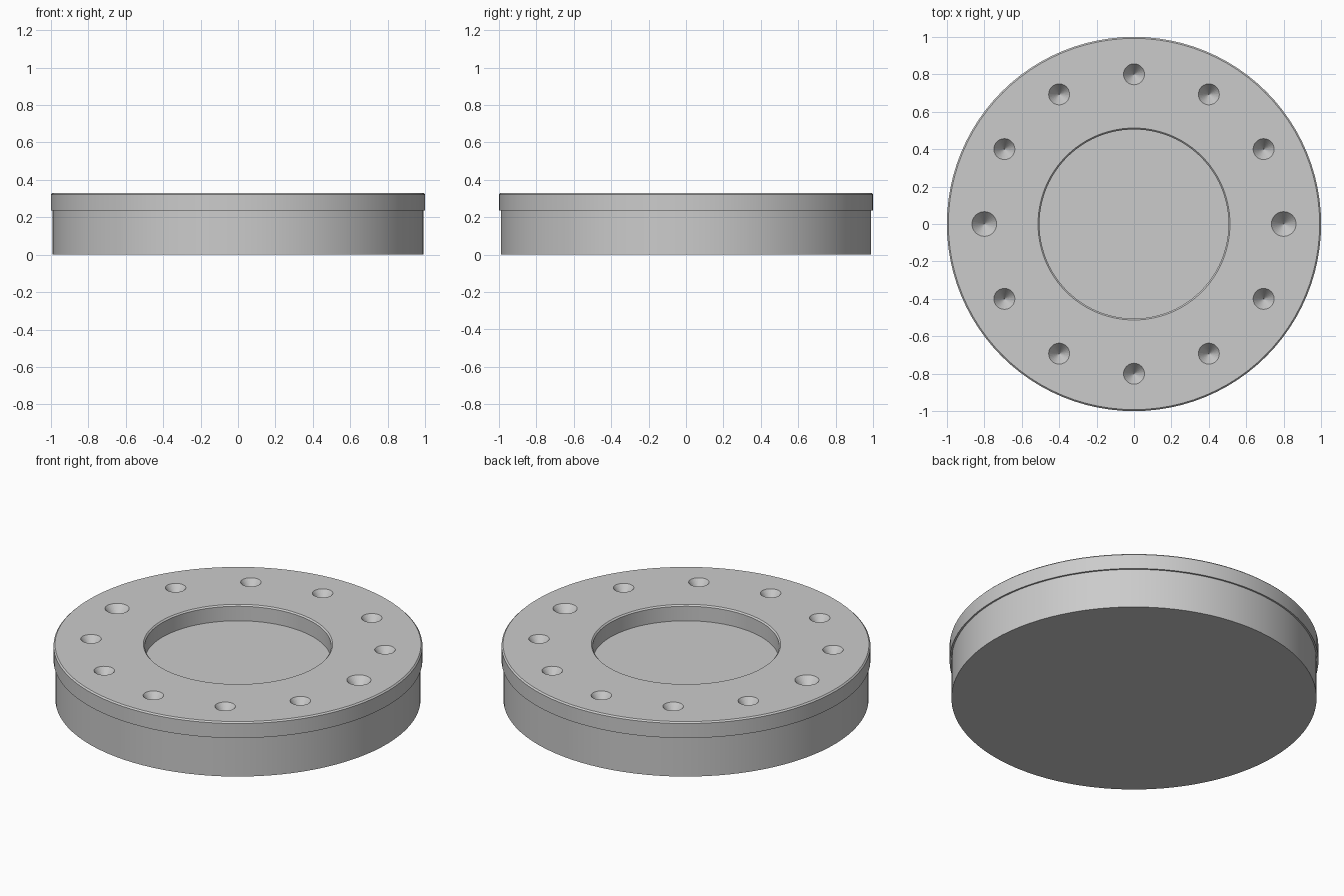
import bpy, bmesh, math
from mathutils import Matrix, Vector

cube = bpy.data.objects.get("Cube")
if cube:
    bpy.data.objects.remove(cube, do_unlink=True)

SIDES = 96
BASE_TOP, TOP = 0.235, 0.33

grey = bpy.data.materials.new("plain grey")
grey.use_nodes = True
colour = (0.6, 0.6, 0.6, 1)
grey.diffuse_color = colour
grey.node_tree.nodes["Principled BSDF"].inputs["Base Color"].default_value = colour


def add_object(name, bm):
    bmesh.ops.recalc_face_normals(bm, faces=bm.faces)
    mesh = bpy.data.meshes.new(name)
    bm.to_mesh(mesh)
    bm.free()
    mesh.materials.append(grey)
    obj = bpy.data.objects.new(name, mesh)
    bpy.context.collection.objects.link(obj)
    return obj


def smooth(obj):
    bpy.ops.object.select_all(action="DESELECT")
    obj.select_set(True)
    bpy.context.view_layer.objects.active = obj
    bpy.ops.object.shade_smooth_by_angle(angle=math.radians(30))


# Solid round base
bm = bmesh.new()
bmesh.ops.create_cone(bm, cap_ends=True, segments=SIDES, radius1=0.99, radius2=0.99,
                      depth=BASE_TOP, matrix=Matrix.Translation((0, 0, BASE_TOP / 2)))
smooth(add_object("base", bm))

# Cover ring: a closed profile with chamfered top edges, spun about z
c = 0.008
profile = [(0.505, BASE_TOP), (1, BASE_TOP), (1, TOP - c), (1 - c, TOP),
           (0.505 + c, TOP), (0.505, TOP - c)]
bm = bmesh.new()
verts = [bm.verts.new((r, 0, z)) for r, z in profile]
edges = [bm.edges.new((verts[i - 1], v)) for i, v in enumerate(verts)]
bmesh.ops.spin(bm, geom=verts + edges, cent=(0, 0, 0), axis=(0, 0, 1),
               angle=math.tau, steps=SIDES, use_merge=True)
bmesh.ops.remove_doubles(bm, verts=bm.verts, dist=1e-5)
ring = add_object("cover_ring", bm)

# Conical cutters for the bolt holes; the left and right ones are wider
bm = bmesh.new()
depth, rise = 0.08, 0.02
for i in range(12):
    radius = 0.066 if i % 6 == 0 else 0.056
    place = Matrix.Rotation(i * math.tau / 12, 4, "Z") @ Matrix.Translation(
        (0.8, 0, TOP + (rise - depth) / 2))
    bmesh.ops.create_cone(bm, cap_ends=True, segments=32, radius1=0,
                          radius2=radius * (1 + rise / depth),
                          depth=depth + rise, matrix=place)
bmesh.ops.remove_doubles(bm, verts=bm.verts, dist=1e-5)
cutter = add_object("hole_cutters", bm)
cutter.hide_render = True
cutter.hide_set(True)

cut = ring.modifiers.new("bolt holes", "BOOLEAN")
cut.operation = "DIFFERENCE"
cut.solver = "EXACT"
cut.object = cutter
smooth(ring)
